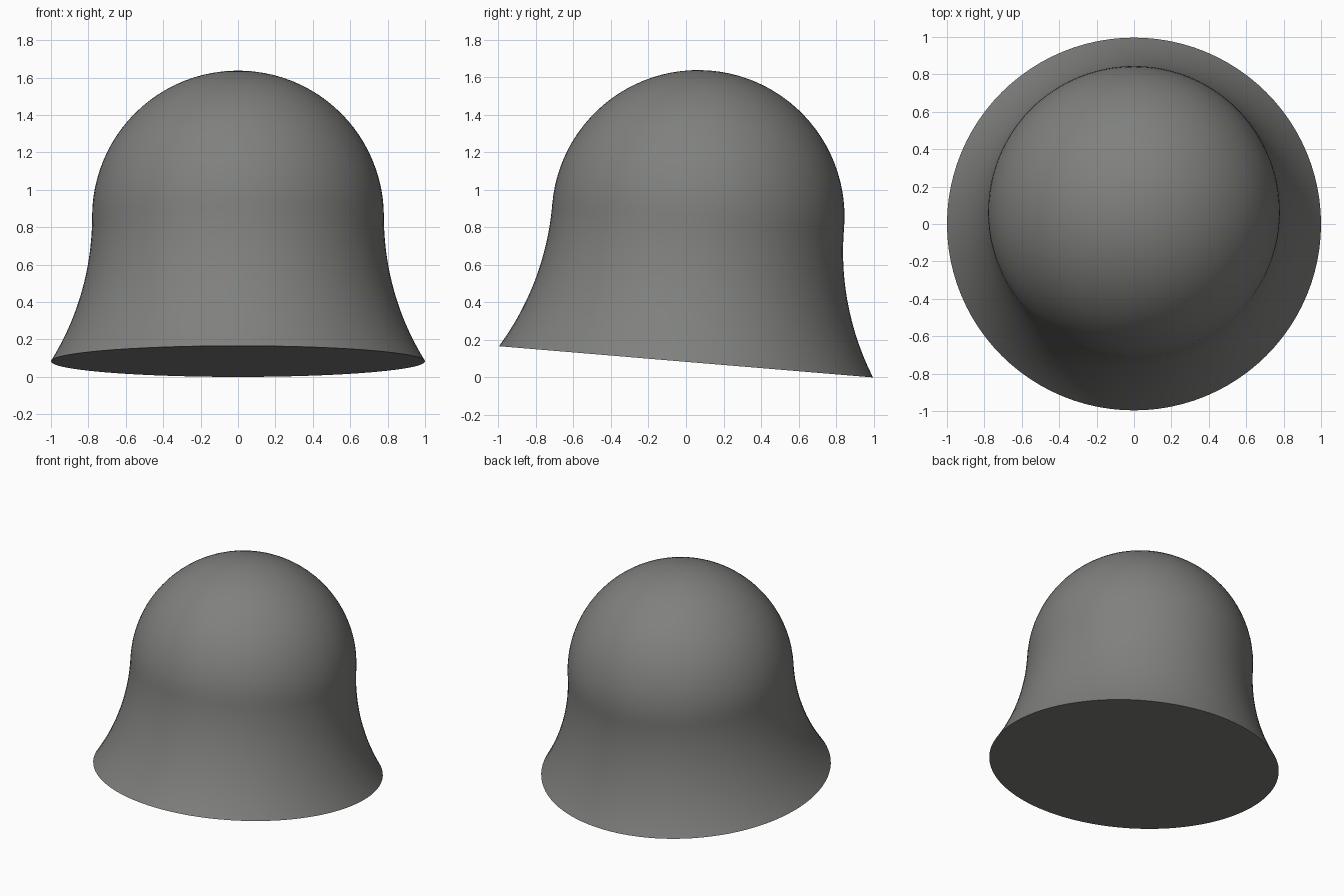
import bpy, bmesh, math
from mathutils import Matrix

if "Cube" in bpy.data.objects:
    bpy.data.objects.remove(bpy.data.objects["Cube"])

SEG = 96
RIM, DOME, NECK = 1.0, 0.78, 0.777      # rim radius, dome radius, height of dome centre
TILT = math.atan(0.0835)

grey = bpy.data.materials.new("warm grey")
grey.diffuse_color = (0.215, 0.22, 0.208, 1)
grey.use_nodes = True
grey.node_tree.nodes["Principled BSDF"].inputs["Base Color"].default_value = grey.diffuse_color


def lathe(name, profile):
    """Revolve (radius, height) points about z, then tilt and lift onto the ground."""
    bm = bmesh.new()
    rings = []
    for r, h in profile:
        if r < 1e-6:
            rings.append([bm.verts.new((0, 0, h))] * SEG)
        else:
            rings.append([bm.verts.new((r * math.cos(2 * math.pi * i / SEG),
                                        r * math.sin(2 * math.pi * i / SEG), h))
                          for i in range(SEG)])
    for a, b in zip(rings, rings[1:]):
        for i in range(SEG):
            j = (i + 1) % SEG
            quad = list(dict.fromkeys((a[i], a[j], b[j], b[i])))
            bm.faces.new(quad)
    bm.faces.new(rings[0][::-1])        # flat base
    bmesh.ops.recalc_face_normals(bm, faces=bm.faces)
    lift = Matrix.Translation((0, 0, RIM * math.sin(TILT)))
    bm.transform(lift @ Matrix.Rotation(-TILT, 4, 'X'))
    mesh = bpy.data.meshes.new(name)
    bm.to_mesh(mesh)
    bm.free()
    obj = bpy.data.objects.new(name, mesh)
    bpy.context.collection.objects.link(obj)
    mesh.materials.append(grey)
    bpy.ops.object.select_all(action='DESELECT')
    obj.select_set(True)
    bpy.context.view_layer.objects.active = obj
    bpy.ops.object.shade_smooth_by_angle(angle=math.radians(35))
    return obj


# flared skirt: concave arc that turns vertical where it meets the dome
flare = RIM - DOME
R = (NECK ** 2 + flare ** 2) / (2 * flare)
profile = []
for k in range(24):
    h = NECK * k / 24
    profile.append((DOME + R - math.sqrt(R * R - (NECK - h) ** 2), h))

# hemispherical dome
for k in range(25):
    t = math.pi / 2 * k / 24
    profile.append((DOME * math.cos(t), NECK + DOME * math.sin(t)))

lathe("bell_body", profile)
